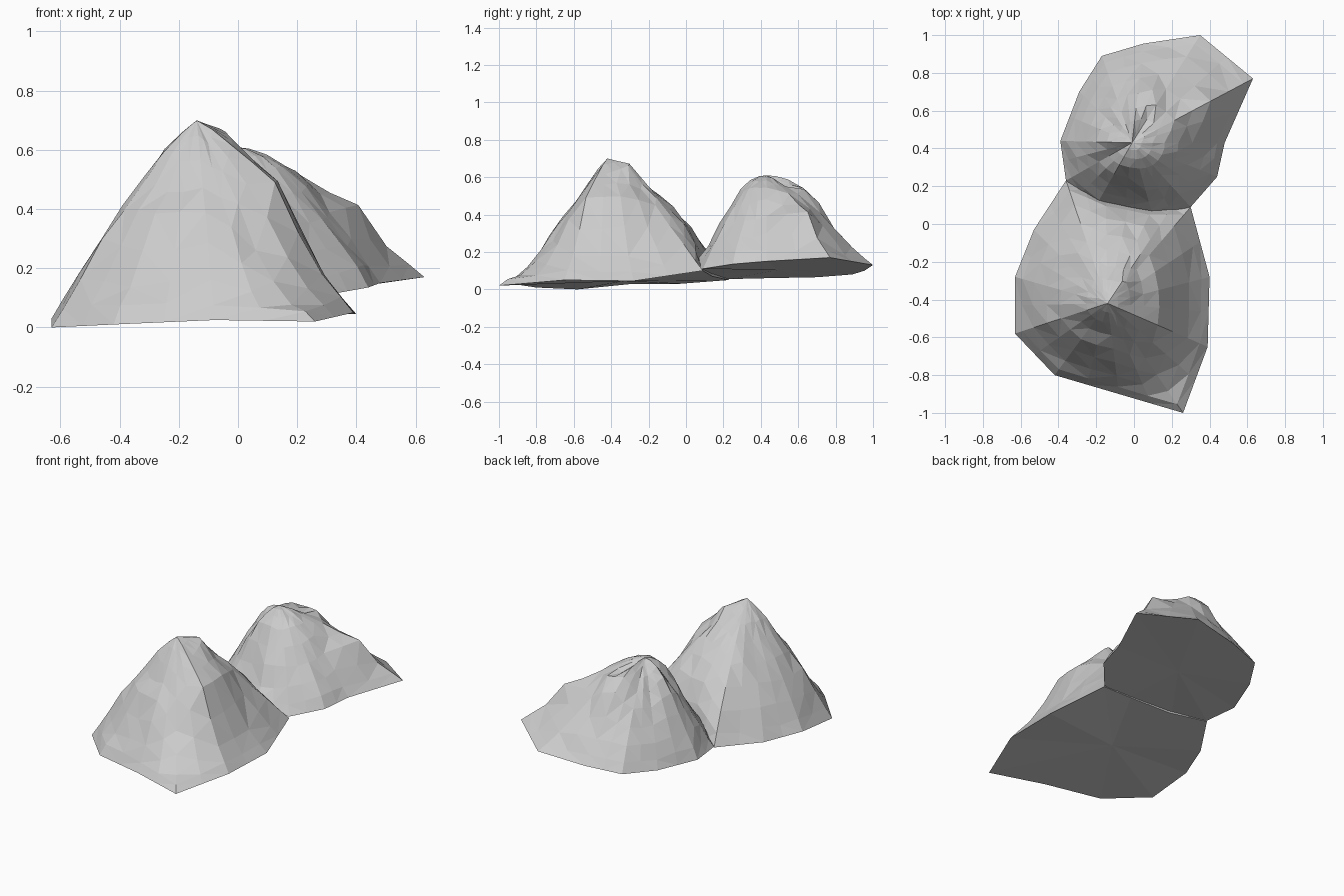
import bpy, bmesh, random
from math import exp
from mathutils import Vector

if "Cube" in bpy.data.objects:
    bpy.data.objects.remove(bpy.data.objects["Cube"])

random.seed(4)
RADII = [0.1, 0.22, 0.35, 0.5, 0.65, 0.8, 0.92]

# Height fractions along a spoke, from peak to foot
SLOPES = {
    "straight": [0.94, 0.85, 0.72, 0.58, 0.42, 0.25, 0.10],
    "flared":   [0.92, 0.80, 0.65, 0.53, 0.37, 0.19, 0.08],
    "convex":   [0.95, 0.88, 0.79, 0.69, 0.56, 0.40, 0.22],
    "corner":   [0.88, 0.74, 0.59, 0.37, 0.21, 0.10, 0.04],
    "cliff":    [0.95, 0.87, 0.78, 0.66, 0.43, 0.21, 0.07],
    "dome":     [0.985, 0.94, 0.85, 0.68, 0.48, 0.28, 0.12],
    "bulge":    [0.985, 0.94, 0.86, 0.72, 0.54, 0.32, 0.13],
    "apron":    [0.985, 0.94, 0.85, 0.66, 0.46, 0.25, 0.12],
    "ridge":    [0.96, 0.84, 0.74, 0.58, 0.46, 0.23, 0.08],
}


def mountain(name, peak, foot, bumps):
    """Loft rings from an irregular foot outline up to a peak; closed underneath."""
    peak = Vector(peak)
    spokes = []
    for i, (x, y, z, kind) in enumerate(foot):
        x2, y2, z2, kind2 = foot[(i + 1) % len(foot)]
        a, b = Vector((x, y, z)), Vector((x2, y2, z2))
        mixed = [(p + q) / 2 for p, q in zip(SLOPES[kind], SLOPES[kind2])]
        spokes += [(a, SLOPES[kind]), ((a + b) / 2, mixed)]
    bm = bmesh.new()
    top = bm.verts.new(peak)
    rings = []
    for k, r in enumerate(RADII):
        ring = []
        for i, (base, slope) in enumerate(spokes):
            p = peak.lerp(base, r)
            # Round the straight outline between corners higher up the hill
            if i % 2:
                out = 1 + 0.05 * (1 - r)
                p.x = peak.x + (p.x - peak.x) * out
                p.y = peak.y + (p.y - peak.y) * out
            p.z = base.z + (peak.z - base.z) * slope[k]
            p.z += random.uniform(-0.012, 0.012) * min(1, r * 2)
            for bx, by, width, height in bumps:
                d2 = (p.x - bx) ** 2 + (p.y - by) ** 2
                p.z += height * exp(-d2 / width ** 2) * (1 - r ** 4)
            ring.append(bm.verts.new(p))
        rings.append(ring)
    rings.append([bm.verts.new(base) for base, _ in spokes])
    n = len(spokes)
    for i in range(n):
        j = (i + 1) % n
        bm.faces.new((top, rings[0][i], rings[0][j]))
        for inner, outer in zip(rings, rings[1:]):
            bm.faces.new((inner[i], outer[i], outer[j], inner[j]))
    # Underside fan
    mid = sum((v.co for v in rings[-1]), Vector()) / n
    c = bm.verts.new(mid)
    for i in range(n):
        bm.faces.new((c, rings[-1][(i + 1) % n], rings[-1][i]))
    bmesh.ops.triangulate(bm, faces=[f for f in bm.faces if len(f.verts) > 3])
    bmesh.ops.recalc_face_normals(bm, faces=bm.faces)
    mesh = bpy.data.meshes.new(name)
    bm.to_mesh(mesh)
    bm.free()
    obj = bpy.data.objects.new(name, mesh)
    bpy.context.collection.objects.link(obj)


# Tall front mountain
mountain("front_mountain", (-0.14, -0.42, 0.70), [
    (-0.63, -0.28, 0.03, "straight"), (-0.63, -0.58, 0.0, "straight"),
    (-0.42, -0.80, 0.01, "flared"), (-0.08, -0.90, 0.025, "flared"),
    (0.26, -1.00, 0.02, "corner"), (0.39, -0.65, 0.05, "cliff"),
    (0.40, -0.28, 0.045, "cliff"), (0.30, 0.09, 0.10, "straight"),
    (0.10, 0.09, 0.10, "convex"), (-0.15, 0.14, 0.07, "convex"),
    (-0.36, 0.23, 0.05, "straight"), (-0.53, -0.03, 0.03, "straight"),
], [(-0.06, -0.31, 0.07, 0.05), (0.12, -0.36, 0.09, 0.025)])

# Back mountain with rounded lumps and a ridge toward the rear right corner
mountain("back_mountain", (-0.01, 0.43, 0.61), [
    (0.30, 0.09, 0.11, "dome"), (0.44, 0.25, 0.135, "dome"),
    (0.48, 0.43, 0.15, "bulge"), (0.63, 0.77, 0.17, "ridge"),
    (0.35, 1.00, 0.13, "flared"), (0.05, 0.955, 0.10, "dome"),
    (-0.17, 0.89, 0.08, "straight"), (-0.29, 0.70, 0.065, "straight"),
    (-0.39, 0.44, 0.06, "dome"), (-0.36, 0.23, 0.055, "straight"),
    (-0.20, 0.10, 0.08, "apron"), (0.10, 0.04, 0.11, "apron"),
], [(0.12, 0.64, 0.09, 0.09), (0.37, 0.61, 0.09, 0.06)])
